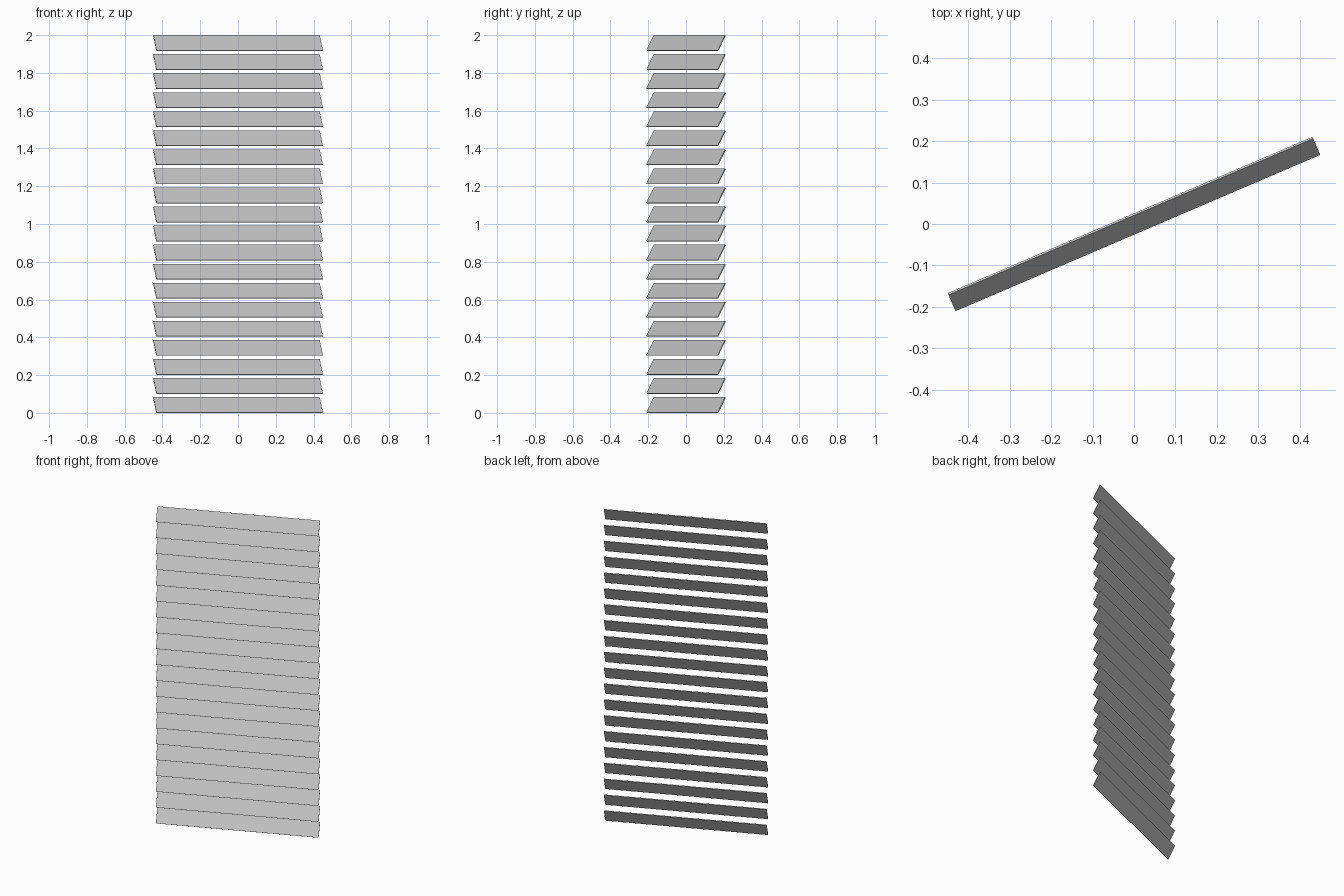
import bpy
from math import radians, sin, cos

if "Cube" in bpy.data.objects:
    bpy.data.objects.remove(bpy.data.objects["Cube"])

# Blind of thin tilted slats, turned about the vertical axis
COUNT = 20
LENGTH, WIDTH, THICK = 0.958, 0.0914, 0.005
TILT, TURN = radians(62), radians(23.2)

height = WIDTH * sin(TILT) + THICK * cos(TILT)
pitch = (2.0 - height) / (COUNT - 1)

# Unit slat mesh, shared by every slat
bpy.ops.mesh.primitive_cube_add(size=1)
first = bpy.context.object
mesh = first.data
mesh.name = "slat"
for v in mesh.vertices:
    v.co.x *= LENGTH
    v.co.y *= WIDTH
    v.co.z *= THICK

# Stack of slats, back edge high and front edge low
for i in range(COUNT):
    slat = first if i == 0 else bpy.data.objects.new("slat", mesh)
    if i:
        bpy.context.collection.objects.link(slat)
    slat.name = f"slat_{i + 1:02d}"
    slat.rotation_euler = (TILT, 0, TURN)
    slat.location = (0, 0, height / 2 + i * pitch)
